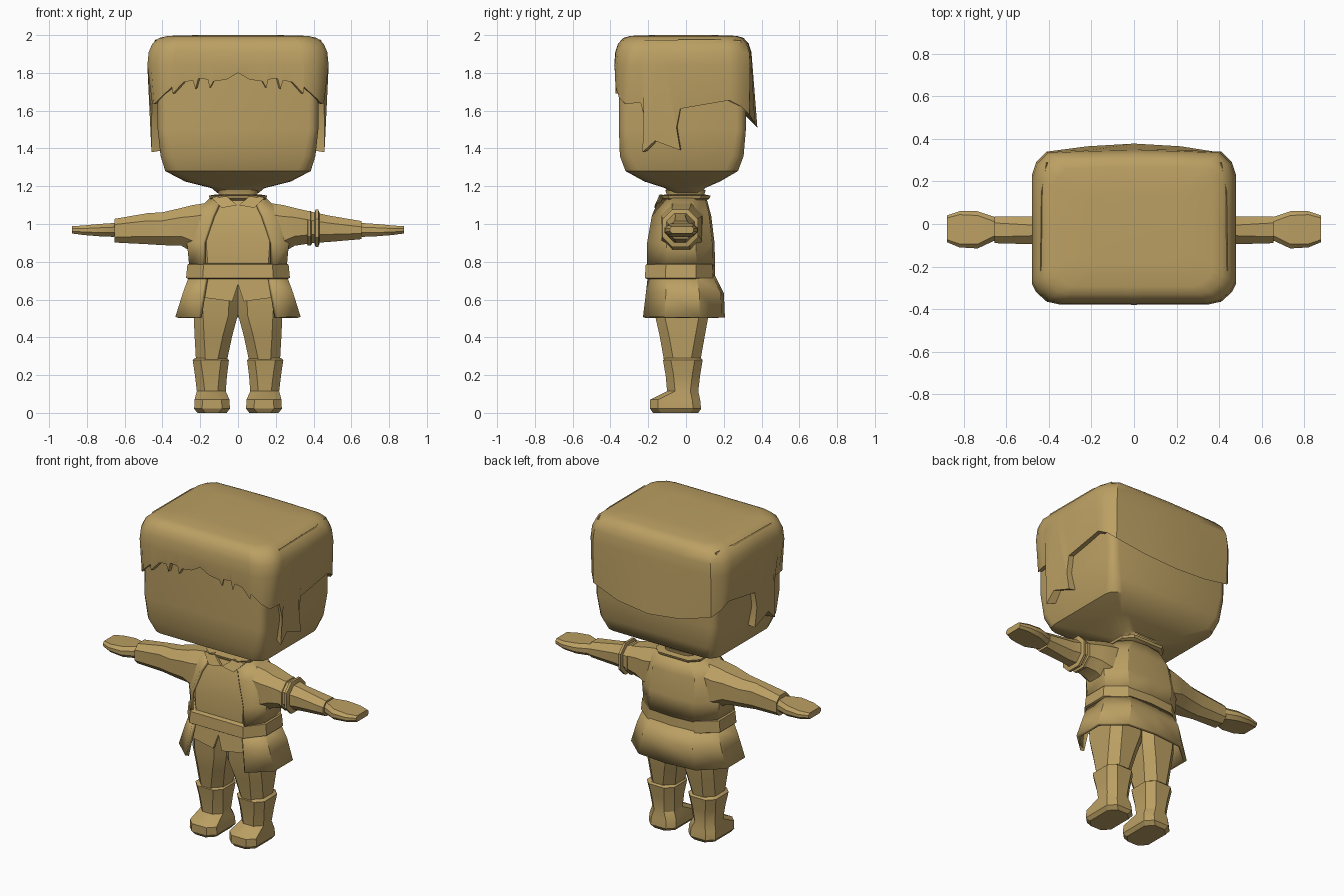
import bpy, bmesh, math

if "Cube" in bpy.data.objects:
    bpy.data.objects.remove(bpy.data.objects["Cube"])

tan = bpy.data.materials.new("tan_clay")
tan.diffuse_color = (0.50, 0.35, 0.125, 1)
tan.use_nodes = True
tan.node_tree.nodes["Principled BSDF"].inputs["Base Color"].default_value = tan.diffuse_color


def loft(name, rings, closed=True, caps=(True, True), thick=0, angle=32):
    """Skin a list of equal-length rings of points; open rings may be thickened."""
    bm = bmesh.new()
    vs = [[bm.verts.new(p) for p in r] for r in rings]
    n = len(vs[0])
    for a, b in zip(vs, vs[1:]):
        for i in range(n if closed else n - 1):
            j = (i + 1) % n
            bm.faces.new((a[i], a[j], b[j], b[i]))
    if closed and caps[0]:
        bm.faces.new(vs[0][::-1])
    if closed and caps[1]:
        bm.faces.new(vs[-1])
    bmesh.ops.recalc_face_normals(bm, faces=bm.faces[:])
    me = bpy.data.meshes.new(name)
    bm.to_mesh(me)
    bm.free()
    me.materials.append(tan)
    ob = bpy.data.objects.new(name, me)
    bpy.context.collection.objects.link(ob)
    bpy.ops.object.select_all(action='DESELECT')
    ob.select_set(True)
    bpy.context.view_layer.objects.active = ob
    bpy.ops.object.shade_smooth_by_angle(angle=math.radians(angle))
    if thick:
        m = ob.modifiers.new("thickness", 'SOLIDIFY')
        m.thickness, m.offset = thick, 0
    return ob


def box_ring(x0, x1, y0, y1, c):
    """Rectangle with chamfered corners."""
    return [(x0 + c, y0), (x1 - c, y0), (x1, y0 + c), (x1, y1 - c),
            (x1 - c, y1), (x0 + c, y1), (x0, y1 - c), (x0, y0 + c)]


def round_ring(hx, y0, y1, r, z, n=3):
    """Rectangle with rounded corners."""
    pts = []
    for k, (cx, cy) in enumerate([(hx - r, y1 - r), (r - hx, y1 - r),
                                  (r - hx, y0 + r), (hx - r, y0 + r)]):
        for i in range(n + 1):
            a = math.pi / 2 * (k + i / n)
            pts.append((cx + r * math.cos(a), cy + r * math.sin(a), z))
    return pts


def body_ring(w, f, b, z, edge=None):
    """Torso section; with an edge value it is open at the front."""
    h = [(w, f * .5), (w, b * .35), (w * .6, b * .92)]
    e = w * .68 if edge is None else edge
    half = [(e, f)] + h
    pts = half + [(0, b)] + [(-x, y) for x, y in half[::-1]]
    return [(x, y, z) for x, y in pts]


def plate(name, pts, y, thick=0.02):
    """Flat panel given by (x, z[, y]) corners, extruded along y."""
    full = [(p[0], p[2] if len(p) > 2 else y, p[1]) for p in pts]
    return loft(name, [full, [(a, b + thick, c) for a, b, c in full]])


# Head, tapering under the chin
loft("head", [round_ring(hx, y0, y1, r, z) for hx, y0, y1, r, z in [
    (.11, -.09, .09, .06, 1.165), (.14, -.11, .10, .07, 1.19),
    (.28, -.22, .18, .09, 1.225), (.385, -.32, .275, .07, 1.28),
    (.41, -.35, .305, .06, 1.36), (.425, -.355, .317, .05, 1.5),
    (.43, -.355, .317, .05, 1.9)]], angle=40)

# Hair: columns of (upper x, upper y, lower x, lower y, lower z) for one half
front = [(.06, 1.765), (.13, 1.755), (.15, 1.72), (.16, 1.765), (.21, 1.77),
         (.225, 1.715), (.24, 1.76), (.29, 1.75), (.345, 1.69), (.35, 1.725)]
half = [(x, -.378, x, -.372, z) for x, z in front]
half += [(.41, -.365, .41, -.355, 1.67), (.46, -.32, .445, -.32, 1.635),
         (.48, -.28, .455, -.27, 1.64), (.48, -.24, .455, -.24, 1.64)]
burn = [(-.21, 1.53), (-.23, 1.38), (-.165, 1.44), (-.03, 1.39), (-.05, 1.51), (-.03, 1.61)]
half += [(.48, -.22 + .036 * i, .458, y, z) for i, (y, z) in enumerate(burn)]
half += [(.48, .23, .46, .23, 1.655), (.46, .29, .45, .295, 1.62),
         (.41, .34, .41, .335, 1.58), (.2, .348, .22, .365, 1.53)]
cols = [(0, -.38, 0, -.375, 1.80)] + half + [(0, .352, 0, .378, 1.51)]
cols += [(-a, b, -c, d, e) for a, b, c, d, e in half[::-1]]
rings = [[(c[2] * .86, c[3] * .84, c[4] + (.06 if c[3] > .27 else .01)) for c in cols],
         [(c[2], c[3], c[4]) for c in cols]]
for z, s in [(1.84, 1), (1.91, .985), (1.955, .945), (1.985, .87), (1.996, .77), (2.0, .45)]:
    rings.append([(c[0] * s, -.012 + (c[1] + .012) * s, z) for c in cols])
loft("hair", rings, caps=(False, True), angle=40)

# Raised lock ridges along both sides of the crown
for s in (-1, 1):
    loft("hair_ridge", [[(s * (x - w), y, z), (s * x, y, z + .012), (s * (x + w), y, z - .02)]
                        for x, w, y, z in [(.41, .008, .29, 1.96), (.435, .015, .15, 1.965),
                                           (.44, .01, -.22, 1.962)]])

# Neck and collar
loft("neck", [round_ring(r, -r, r * .95, r * .5, z) for r, z in
              [(.11, 1.08), (.10, 1.15), (.11, 1.18)]])
loft("collar", [[(x, y, z) for x, y in box_ring(-w, w, f, b, .05)] for w, f, b, z in
                [(.13, -.12, .10, 1.12), (.15, -.14, .125, 1.135),
                 (.155, -.145, .13, 1.15), (.12, -.11, .10, 1.156)]])
for s in (-1, 1):
    plate("collar_flap", [(s * .005, 1.10, -.165), (s * .07, 1.155, -.14),
                          (s * .14, 1.14, -.135), (s * .085, 1.085, -.168)], 0, .015)

# Vest and open coat
torso = [(.25, -.20, .145, .78, .18), (.262, -.20, .142, .90, .178),
         (.235, -.175, .125, 1.04, .13), (.14, -.135, .10, 1.135, .085)]
loft("vest", [body_ring(w - .015, f + .012, b - .015, z) for w, f, b, z, e in torso])
loft("coat_body", [body_ring(w, f, b, z, e) for w, f, b, z, e in torso],
     closed=False, thick=.018)

# Belt
loft("belt", [body_ring(w, f, b, z) for w, f, b, z in
              [(.265, -.21, .15, .71), (.275, -.218, .155, .715),
               (.268, -.213, .152, .785), (.255, -.20, .145, .792)]])

# Coat skirt, open at the front, and the short tunic flaps
loft("coat_skirt", [body_ring(w, f, b, z, e) for w, f, b, z, e in
                    [(.25, -.195, .145, .72, .165), (.283, -.205, .19, .63, .18),
                     (.322, -.22, .195, .505, .20)]], closed=False, thick=.022)
for s in (-1, 1):
    plate("tunic_flap", [(0, .72, -.19), (s * .18, .72, -.18), (s * .18, .61, -.19),
                         (s * .03, .59, -.205), (0, .68, -.195)], 0)

for s in (-1, 1):
    # Trouser legs
    loft("trouser_leg", [[(s * x, y, z) for x, y in box_ring(a, b, c, d, .05)]
                         for a, b, c, d, z in [
        (-.005, .235, -.17, .125, .73), (.0, .235, -.165, .12, .52),
        (.03, .23, -.14, .10, .41), (.06, .222, -.115, .075, .27)]])
    # Boots with a stepped toe
    loft("boot", [[(s * x, y, z) for x, y in box_ring(a, b, c, d, .042)]
                  for a, b, c, d, z in [
        (.06, .215, -.175, .065, 0), (.043, .232, -.19, .08, .022),
        (.045, .23, -.19, .075, .07), (.065, .218, -.10, .065, .115),
        (.058, .228, -.108, .075, .2), (.048, .24, -.122, .088, .28),
        (.06, .228, -.11, .078, .29)]])
    # Sleeve, a little fuller on one side
    k = .012 if s < 0 else 0
    sleeve = [(.14, -.13, .09, .86, 1.115, .06), (.24, -.13, .085, .85, 1.10, .06),
              (.30, -.125, .07, .885, 1.085, .05), (.40, -.11, .05, .90 - k, 1.062, .045),
              (.48, -.095, .035, .905 - k, 1.045 + k, .04),
              (.655, -.09, .035, .92 - k * 1.5, 1.015 + k, .03)]
    loft("sleeve", [[(s * x, y, z) for y, z in box_ring(a, b, c, d, ch)]
                    for x, a, b, c, d, ch in sleeve])
    # Mitten hand
    loft("hand", [[(s * x, y, z) for y, z in box_ring(a, b, c, d, ch)]
                  for x, a, b, c, d, ch in [
        (.62, -.07, .02, .94, 1.0, .02), (.66, -.08, .035, .932, 1.005, .022),
        (.735, -.115, .06, .935, 1.0, .02), (.82, -.11, .06, .942, .992, .016),
        (.88, -.085, .04, .95, .988, .012)]])

# Double arm band
for x, g in [(.365, 0), (.405, .006)]:
    loft("arm_band", [[(x + dx, y, z) for y, z in
                       box_ring(-.118 - e, .058 + e, .885 - e, 1.07 + e, .05)]
                      for dx, e in [(0, -.01), (.005, g), (.02, g), (.026, -.01)]])
